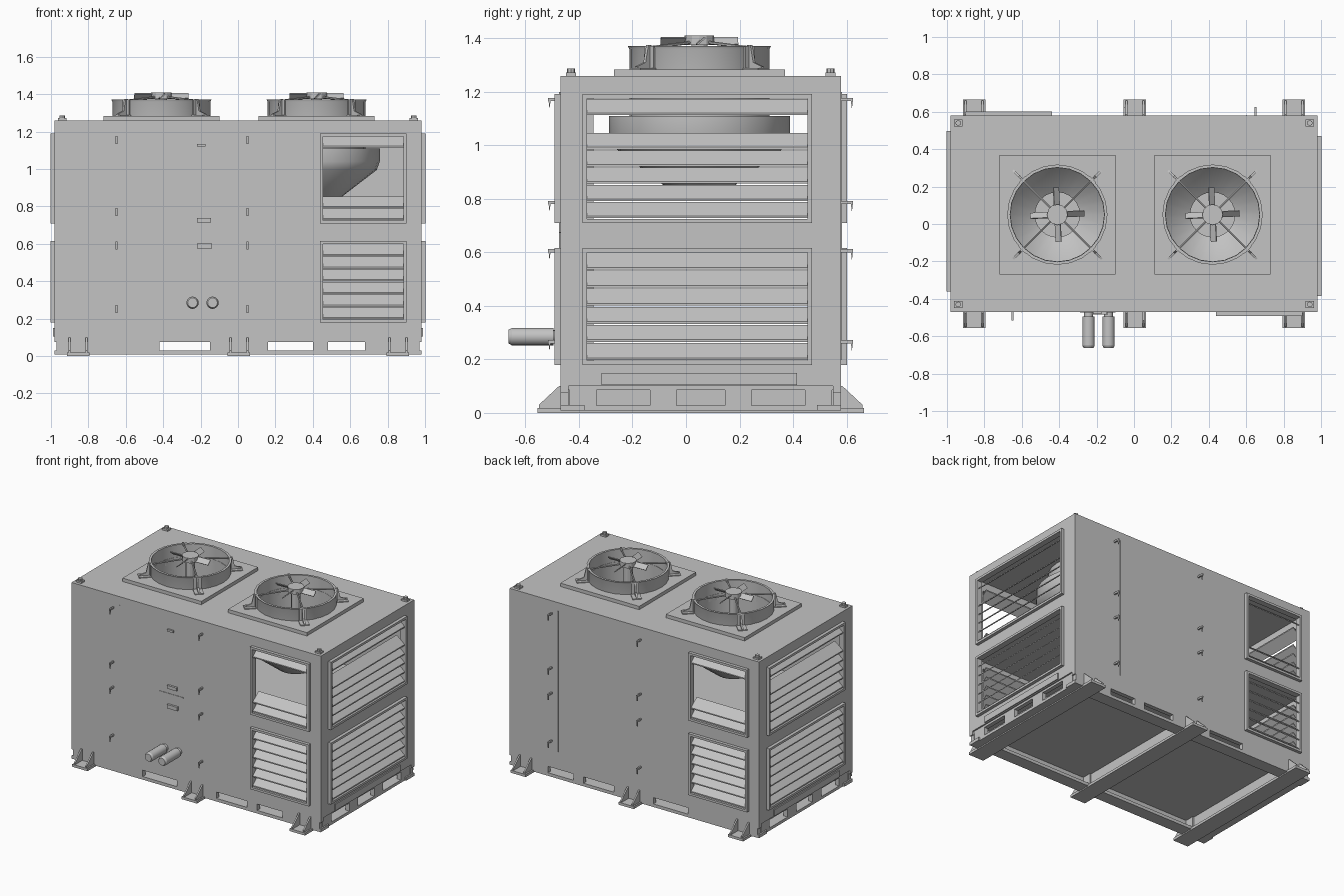
import bpy, bmesh, math
from mathutils import Vector, Matrix

if "Cube" in bpy.data.objects:
    bpy.data.objects.remove(bpy.data.objects["Cube"])

CY = 0.055                    # depth centre of the cabinet
HX, HY, Z0, Z1 = 0.98, 0.525, 0.10, 1.26
FANS = (-0.41, 0.42)

grey = bpy.data.materials.new("light grey")
grey.diffuse_color = (0.55, 0.55, 0.55, 1)
grey.use_nodes = True
grey.node_tree.nodes["Principled BSDF"].inputs["Base Color"].default_value = grey.diffuse_color


def finish(name, bm, loc=(0, 0, 0), rot=0.0, smooth=False):
    bmesh.ops.recalc_face_normals(bm, faces=bm.faces)
    me = bpy.data.meshes.new(name)
    bm.to_mesh(me)
    bm.free()
    me.materials.append(grey)
    ob = bpy.data.objects.new(name, me)
    ob.matrix_world = (Matrix.Translation((loc[0], loc[1] + CY, loc[2]))
                       @ Matrix.Rotation(rot, 4, 'Z'))
    bpy.context.collection.objects.link(ob)
    if smooth:
        bpy.ops.object.select_all(action='DESELECT')
        ob.select_set(True)
        bpy.context.view_layer.objects.active = ob
        bpy.ops.object.shade_smooth_by_angle(angle=math.radians(35))
    return ob


def add_box(bm, x0, x1, y0, y1, z0, z1):
    m = (Matrix.Translation(((x0 + x1) / 2, (y0 + y1) / 2, (z0 + z1) / 2))
         @ Matrix.Diagonal((x1 - x0, y1 - y0, z1 - z0, 1)))
    bmesh.ops.create_cube(bm, size=1, matrix=m)


def boxes(name, items, **kw):
    bm = bmesh.new()
    for b in items:
        add_box(bm, *b)
    return finish(name, bm, **kw)


def add_prism(bm, pts, x0, x1, m=Matrix()):
    """Extrude a (y, z) outline along x."""
    a = [bm.verts.new(m @ Vector((x0, y, z))) for y, z in pts]
    b = [bm.verts.new(m @ Vector((x1, y, z))) for y, z in pts]
    bm.faces.new(a)
    bm.faces.new(b[::-1])
    for i in range(len(pts)):
        j = (i + 1) % len(pts)
        bm.faces.new((a[i], b[i], b[j], a[j]))


def add_rod(bm, p, q, r, r2=None, seg=8):
    p, q = Vector(p), Vector(q)
    m = (Matrix.Translation((p + q) / 2)
         @ (q - p).to_track_quat('Z', 'Y').to_matrix().to_4x4())
    bmesh.ops.create_cone(bm, cap_ends=True, segments=seg, radius1=r,
                          radius2=r if r2 is None else r2,
                          depth=(q - p).length, matrix=m)


def lathe(name, prof, loc, seg=24):
    """Spin a closed (radius, z) outline around the z axis."""
    bm = bmesh.new()
    rings = [[bm.verts.new((r * math.cos(t), r * math.sin(t), z)) for r, z in prof]
             for t in (2 * math.pi * i / seg for i in range(seg))]
    for i in range(seg):
        a, b = rings[i], rings[(i + 1) % seg]
        for j in range(len(prof)):
            k = (j + 1) % len(prof)
            bm.faces.new((a[j], b[j], b[k], a[k]))
    return finish(name, bm, loc=loc, smooth=True)


# hollow cabinet with window and fan openings
cabinet = boxes("cabinet", [(-HX, HX, -HY, HY, Z0, Z1)])
inner = boxes("cutter_inside", [(-HX + .02, HX - .02, -HY + .02, HY - .02, Z0 + .03, Z1 - .02)])
END = (-0.425, 0.40)
FRONT = (0.455, 0.885)
LEVELS = ((0.195, 0.60), (0.725, 1.175))
openings = []
for z0, z1 in LEVELS:
    for s in (1, -1):
        a, b = sorted((s * END[0], s * END[1]))
        openings.append((s * HX - .05, s * HX + .05, a, b, z0, z1))
        a, b = sorted((s * FRONT[0], s * FRONT[1]))
        openings.append((a, b, -s * HY - .05, -s * HY + .05, z0, z1))
windows = boxes("cutter_windows", openings)
bm = bmesh.new()
for fx in FANS:
    add_rod(bm, (fx, -.005, 1.15), (fx, -.005, 1.4), .252, seg=24)
holes = finish("cutter_fans", bm)
for cutter in (inner, windows, holes):
    mod = cabinet.modifiers.new("cut", 'BOOLEAN')
    mod.operation, mod.solver, mod.object = 'DIFFERENCE', 'EXACT', cutter
bpy.context.view_layer.update()
dg = bpy.context.evaluated_depsgraph_get()
solid = bpy.data.meshes.new_from_object(cabinet.evaluated_get(dg))
cabinet.modifiers.clear()
cabinet.data = solid
for cutter in (inner, windows, holes):
    bpy.data.objects.remove(cutter)

# deck between the upper and lower compartments
boxes("inner_deck", [(-.96, .96, -.505, .505, .65, .665)])


# louvre windows: raised frame plus tilted slats, facing local -y
def louvre(name, u, z, wall, rot, skip=()):
    u0, u1 = u
    z0, z1 = z
    w, bm = .016, bmesh.new()
    y0, y1 = -wall - .022, -wall + .01
    for b in ((u0 - w, u1 + w, y0, y1, z1, z1 + w), (u0 - w, u1 + w, y0, y1, z0 - w, z0),
              (u0 - w, u0, y0, y1, z0, z1), (u1, u1 + w, y0, y1, z0, z1)):
        add_box(bm, *b)
    n = round((z1 - z0) / .067)
    step = (z1 - z0) / n
    for i in range(n):
        if i not in skip:
            a = z0 + i * step + .003
            add_prism(bm, [(-wall - .012, a), (-wall - .012, a + .008),
                           (-wall + .05, a + step - .004), (-wall + .05, a + step - .012)],
                      u0, u1)
    finish(name, bm, rot=rot)


for i, rot in enumerate((0, math.pi)):
    side = ("front", "back")[i]
    end = ("right", "left")[i]
    louvre(side + "_lower_louvre", FRONT, LEVELS[0], HY, rot)
    louvre(side + "_upper_louvre", FRONT, LEVELS[1], HY, rot, skip=(2, 3, 4, 5))
    louvre(end + "_lower_louvre", END, LEVELS[0], HX, rot + math.pi / 2)
    louvre(end + "_upper_louvre", END, LEVELS[1], HX, rot + math.pi / 2, skip=(5,))
    # hinges along the door edges, with hooked tips
    bm = bmesh.new()
    for x in (-.65, .05):
        for z in (.26, .60, .78, 1.165):
            add_box(bm, x - .005, x + .005, -HY - .045, -HY, z, z + .012)
            add_prism(bm, [(-HY - .045, z + .012), (-HY - .035, z + .012),
                           (-HY - .04, z - .03)], x - .005, x + .005)
    finish(side + "_hinges", bm, rot=rot)
    boxes(side + "_door_seam", [(-.602, -.598, -HY - .004, -HY, .2, 1.2)], rot=rot)

# door latches and pipe stubs on the front
boxes("door_latches", [(-.22, -.175, -HY - .012, -HY, 1.12, 1.135),
                       (-.22, -.145, -HY - .015, -HY, .715, .738),
                       (-.22, -.14, -HY - .015, -HY, .575, .602),
                       (-.29, -.1, -HY - .003, -HY, .672, .677)])
bm = bmesh.new()
for x in (-.243, -.136):
    add_rod(bm, (x, -HY + .01, .285), (x, -.56, .285), .024, seg=16)
    add_rod(bm, (x, -.55, .285), (x, -.705, .285), .033, seg=16)
    add_rod(bm, (x, -.705, .285), (x, -.718, .285), .033, .026, seg=16)
finish("pipe_stubs", bm, smooth=True)

# lifting lugs on the roof corners
bm = bmesh.new()
for x in (-.94, .94):
    for y in (-.485, .485):
        add_box(bm, x - .022, x + .022, y - .018, y + .018, Z1, Z1 + .012)
        add_rod(bm, (x, y, Z1), (x, y, Z1 + .027), .015)
finish("lifting_lugs", bm)

# roof fans
for fx in FANS:
    c = (fx, -.005, 0)
    bm = bmesh.new()
    r = .31                                   # square base plate with a round hole
    inner_ring, outer_ring = [], []
    for i in range(24):
        t = 2 * math.pi * i / 24
        ct, st = math.cos(t), math.sin(t)
        k = r / max(abs(ct), abs(st))
        inner_ring.append([bm.verts.new((.25 * ct, .25 * st, z)) for z in (1.26, 1.284)])
        outer_ring.append([bm.verts.new((k * ct, k * st * 1.03, z)) for z in (1.26, 1.284)])
    for i in range(24):
        j = (i + 1) % 24
        a, b, d, e = inner_ring[i], inner_ring[j], outer_ring[i], outer_ring[j]
        for f in ((a[1], b[1], e[1], d[1]), (a[0], b[0], e[0], d[0]),
                  (a[0], b[0], b[1], a[1]), (d[0], e[0], e[1], d[1])):
            bm.faces.new(f)
    finish("fan_base_plate", bm, loc=c)
    lathe("fan_ring", [(.252, 1.10), (.262, 1.10), (.262, 1.36), (.268, 1.372), (.252, 1.372)], c)
    lathe("fan_shroud", [(.252, 1.11), (.33, 1.10), (.33, 1.045), (.315, 1.0), (.12, .85),
                         (.12, .84), (.322, .995), (.338, 1.04), (.338, 1.11)], c)
    # gusset brackets around the ring and guard spokes
    br, sp = bmesh.new(), bmesh.new()
    for i in range(4):
        m = Matrix.Rotation(math.pi / 4 + i * math.pi / 2, 4, 'Z')
        add_prism(br, [(.258, 1.284), (.335, 1.284), (.335, 1.294), (.29, 1.31),
                       (.275, 1.375), (.258, 1.375)], -.006, .006, m)
        add_prism(br, [(.26, 1.284), (.34, 1.284), (.34, 1.29), (.26, 1.29)], -.03, .03, m)
        add_prism(br, [(.26, 1.29), (.268, 1.29), (.268, 1.372), (.26, 1.372)], -.025, .025, m)
        add_rod(sp, m @ Vector((0, .04, 1.385)), m @ Vector((0, .262, 1.365)), .006, seg=6)
    finish("ring_brackets", br, loc=c)
    finish("guard_spokes", sp, loc=c)
    # hub with short pitched blades
    bm = bmesh.new()
    add_rod(bm, (0, 0, 1.375), (0, 0, 1.41), .055, seg=12)
    add_rod(bm, (0, 0, 1.2), (0, 0, 1.375), .03, seg=12)
    for i in range(4):
        m = Matrix.Rotation(i * math.pi / 2 + .05, 4, 'Z') @ Matrix.Translation((0, 0, 1.39))
        m = m @ Matrix.Rotation(.75, 4, 'Y')
        add_prism(bm, [(.04, -.003), (.145, -.003), (.145, .003), (.04, .003)], -.02, .02, m)
    finish("fan_hub", bm, loc=c)

# skid: rails with lift pockets, end frames and cross beams with sloped feet
for s, side in ((-1, "front"), (1, "back")):
    y0, y1 = sorted((s * HY, s * (HY - .03)))
    f0, f1 = sorted((s * HY, s * (HY - .09)))
    xs = [-.97, -.42, -.15, .16, .40, .48, .68, .97]
    items = [(-.98, .98, y0, y1, .075, .10), (-.98, .98, f0, f1, .008, .03)]
    items += [(xs[i], xs[i + 1], y0, y1, .03, .075) for i in (0, 2, 4, 6)]
    boxes(side + "_skid_rail", items)
for s, side in ((-1, "left"), (1, "right")):
    x0, x1 = sorted((s * .97, s * .94))
    f0, f1 = sorted((s * .97, s * .87))
    items = [(x0, x1, -HY, HY, .085, .10), (f0, f1, -HY, HY, .008, .028)]
    items += [(x0, x1, y - .05, y + .05, .028, .085) for y in (-.44, -.14, .14, .44)]
    boxes(side + "_skid_end", items)
    p0, p1 = sorted((s * .98, s * .988))
    boxes(side + "_sill_plate", [(p0, p1, -.37, .36, .105, .15)])
for i, x in enumerate((-.855, .005, .855)):
    bm = bmesh.new()
    add_box(bm, x - .04, x + .04, -HY, HY, 0, .10)
    add_box(bm, x - .06, x + .06, -.61, .61, 0, .018)
    for s in (-1, 1):
        for dx in (-.05, .04):
            add_prism(bm, [(s * .43, .01), (s * .605, .01), (s * .605, .03), (s * .53, .10),
                           (s * .43, .10)], x + dx, x + dx + .01)
    finish(("left", "middle", "right")[i] + "_skid_feet", bm)
